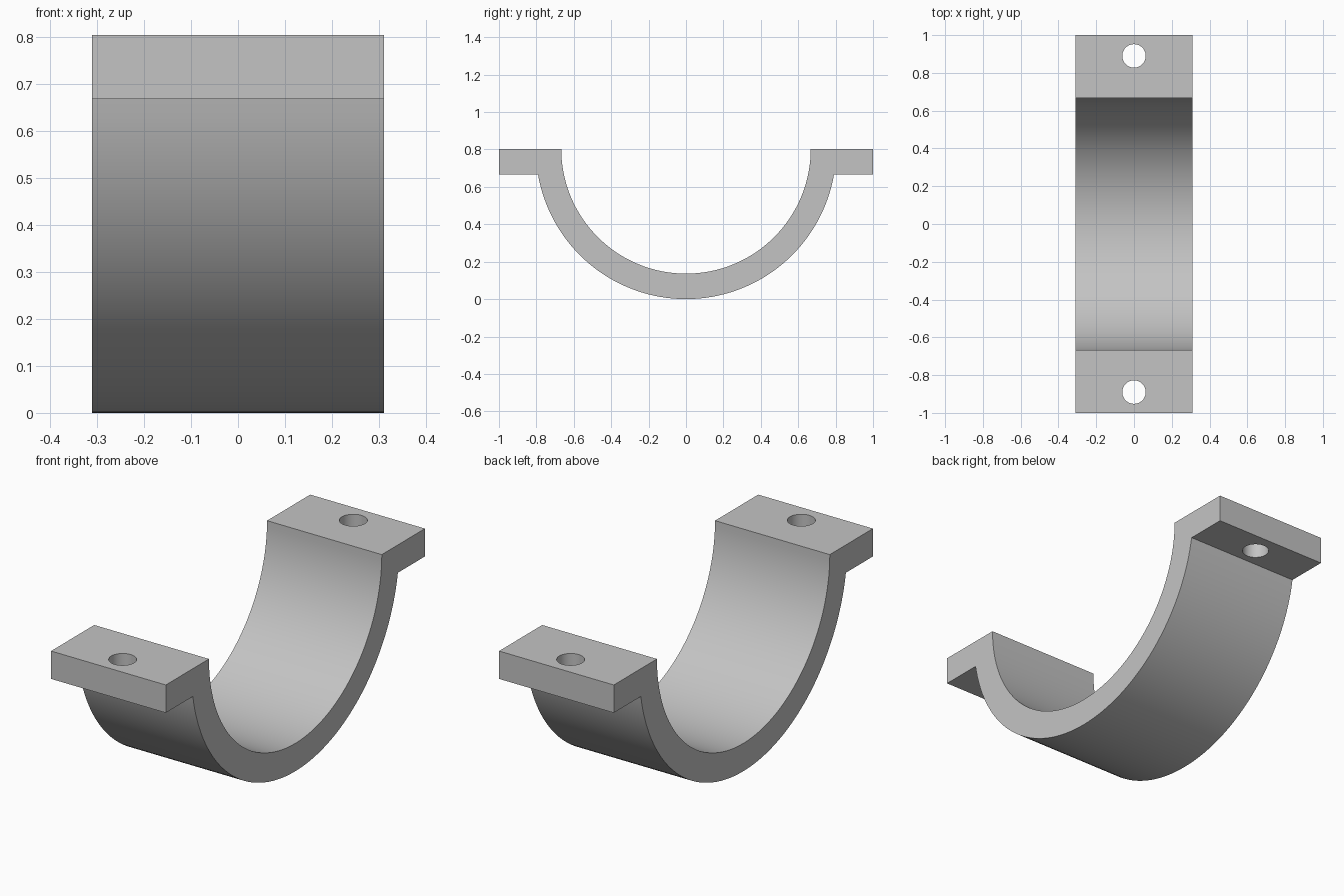
import bpy
import bmesh
import math

cube = bpy.data.objects.get("Cube")
if cube:
    bpy.data.objects.remove(cube, do_unlink=True)

WIDTH = 0.62
OUTER, INNER = 0.803, 0.667
FLANGE_BOTTOM = 0.667
HOLE_Y, HOLE_RADIUS = 0.89, 0.062
STEPS = 64

# Single plain grey finish
grey = bpy.data.materials.new("grey metal")
grey.use_nodes = True
colour = (0.55, 0.55, 0.55, 1)
grey.diffuse_color = colour
grey.node_tree.nodes["Principled BSDF"].inputs["Base Color"].default_value = colour


def arc(radius, start, end):
    """Points (y, z) on an arc about the saddle axis."""
    angles = [start + (end - start) * i / STEPS for i in range(STEPS + 1)]
    return [(radius * math.cos(a), OUTER + radius * math.sin(a)) for a in angles]


# Saddle profile: half ring with a flat flange on each side
dip = math.asin((OUTER - FLANGE_BOTTOM) / OUTER)
profile = [(-1, OUTER), (-1, FLANGE_BOTTOM)]
profile += arc(OUTER, math.pi + dip, 2 * math.pi - dip)
profile += [(1, FLANGE_BOTTOM), (1, OUTER)]
profile += arc(INNER, 2 * math.pi, math.pi)

bm = bmesh.new()
face = bm.faces.new([bm.verts.new((-WIDTH / 2, y, z)) for y, z in profile])
swept = bmesh.ops.extrude_face_region(bm, geom=[face])["geom"]
bmesh.ops.translate(bm, vec=(WIDTH, 0, 0),
                    verts=[v for v in swept if isinstance(v, bmesh.types.BMVert)])
bmesh.ops.recalc_face_normals(bm, faces=bm.faces)
mesh = bpy.data.meshes.new("pipe_saddle")
bm.to_mesh(mesh)
bm.free()
saddle = bpy.data.objects.new("pipe_saddle", mesh)
bpy.context.collection.objects.link(saddle)
mesh.materials.append(grey)

# Bolt holes through both flanges
for side in (-1, 1):
    bpy.ops.mesh.primitive_cylinder_add(vertices=48, radius=HOLE_RADIUS, depth=0.4,
                                        location=(0, side * HOLE_Y, OUTER - 0.07))
    cutter = bpy.context.object
    cutter.name = "bolt_hole_cutter"
    cutter.hide_render = True
    cutter.data.materials.append(grey)
    cut = saddle.modifiers.new("bolt hole", 'BOOLEAN')
    cut.operation = 'DIFFERENCE'
    cut.solver = 'EXACT'
    cut.object = cutter
    bpy.context.view_layer.objects.active = saddle
    bpy.ops.object.modifier_apply(modifier=cut.name)
    bpy.data.objects.remove(cutter, do_unlink=True)

# Smooth curves, crisp edges
bpy.ops.object.select_all(action='DESELECT')
saddle.select_set(True)
bpy.context.view_layer.objects.active = saddle
bpy.ops.object.shade_smooth_by_angle(angle=math.radians(30))
